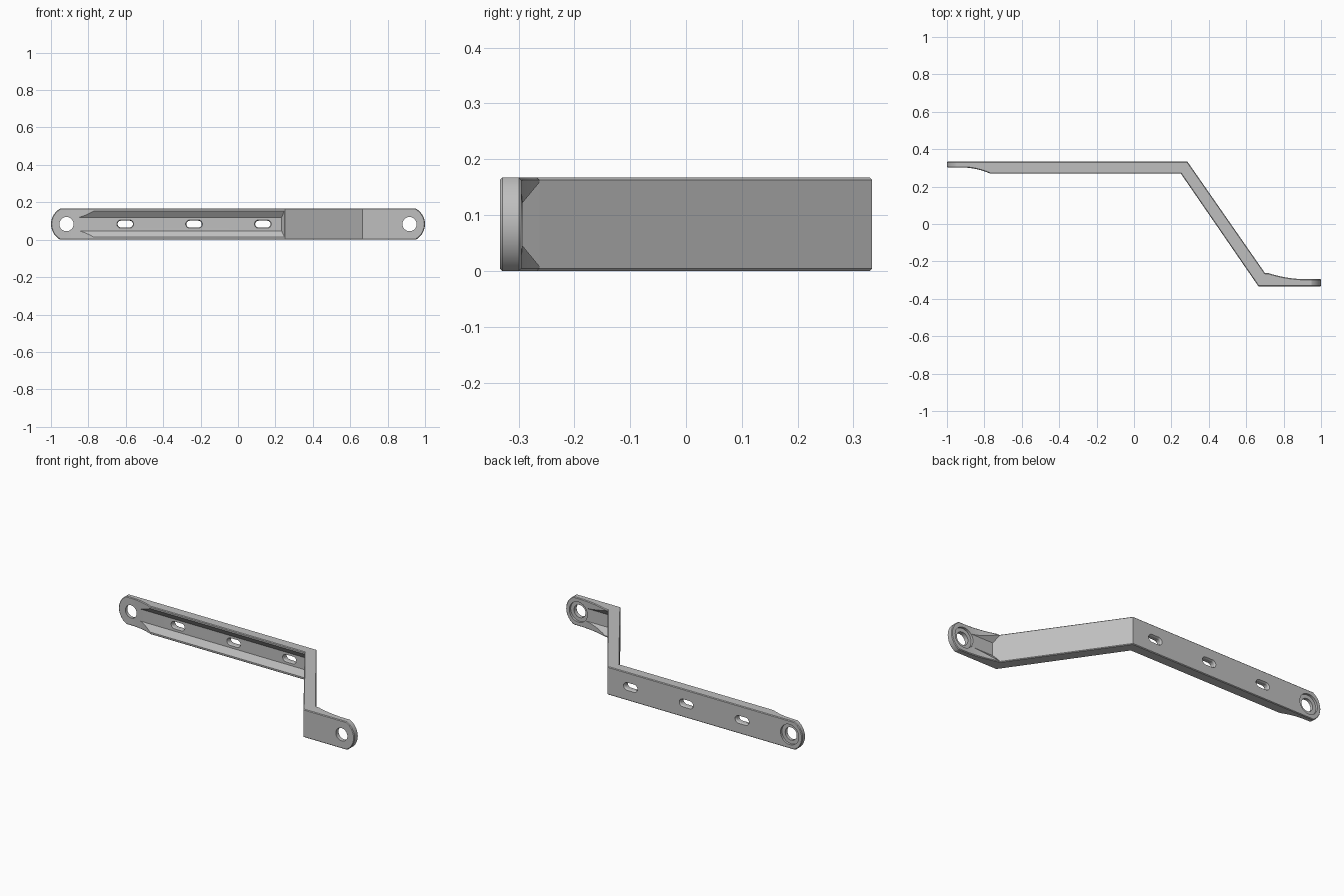
import bpy, bmesh, math

if "Cube" in bpy.data.objects:
    bpy.data.objects.remove(bpy.data.objects["Cube"], do_unlink=True)

H = 0.167          # bar height
MID = H / 2

grey = bpy.data.materials.new("satin grey")
grey.use_nodes = True
colour = (0.52, 0.52, 0.52, 1)
grey.diffuse_color = colour
grey.node_tree.nodes["Principled BSDF"].inputs["Base Color"].default_value = colour


def loft(name, rings):
    """Closed solid skinned through rings of equal point count."""
    bm = bmesh.new()
    loops = [[bm.verts.new(p) for p in ring] for ring in rings]
    n = len(loops[0])
    for a, b in zip(loops, loops[1:]):
        for i in range(n):
            j = (i + 1) % n
            bm.faces.new((a[i], a[j], b[j], b[i]))
    bm.faces.new(loops[0])
    bm.faces.new(loops[-1])
    bmesh.ops.recalc_face_normals(bm, faces=bm.faces)
    mesh = bpy.data.meshes.new(name)
    bm.to_mesh(mesh)
    bm.free()
    mesh.materials.append(grey)
    obj = bpy.data.objects.new(name, mesh)
    bpy.context.collection.objects.link(obj)
    return obj


def slot(name, x, half, steps, segs=16):
    """Round-ended solid along y; steps are (y, radius)."""
    rings = []
    for y, r in steps:
        ring = []
        for side, start in ((1, -math.pi / 2), (-1, math.pi / 2)):
            for k in range(segs + 1 if half else segs):
                a = start + math.pi * k / segs
                ring.append((x + side * half + r * math.cos(a), y, MID + r * math.sin(a)))
        rings.append(ring)
    return loft(name, rings)


def groove(name, sections):
    """Tapered channel; sections are (y, x start, x end, half height)."""
    return loft(name, [[(a, y, MID - h), (b, y, MID - h), (b, y, MID + h), (a, y, MID + h)]
                       for y, a, b, h in sections])


def apply(obj, mod):
    bpy.context.view_layer.objects.active = obj
    bpy.ops.object.modifier_apply(modifier=mod.name)


def boolean(obj, tool, operation="DIFFERENCE"):
    mod = obj.modifiers.new("cut", "BOOLEAN")
    mod.operation, mod.solver, mod.object = operation, "EXACT", tool
    apply(obj, mod)
    bpy.data.objects.remove(tool, do_unlink=True)


def ramp(x0, y0, x1, y1, n=10):
    """Curve that leaves (x0, y0) sloped and settles flat at (x1, y1)."""
    return [(x0 + (x1 - x0) * k / n, y1 + (y0 - y1) * (1 - k / n) ** 2) for k in range(n + 1)]


# Z-shaped bar: plan outline raised to full height
plan = [(-1.02, 0.333), (0.286, 0.333), (0.70, -0.262)]
plan += ramp(0.72, -0.263, 0.92, -0.295)
plan += [(1.02, -0.295), (1.02, -0.333), (0.665, -0.333), (0.25, 0.27)]
plan += ramp(-0.77, 0.27, -0.92, 0.302)
plan += [(-1.02, 0.302)]
bracket = loft("offset_bracket", [[(x, y, z) for x, y in plan] for z in (0, H)])

# Rounded ends, then a small edge chamfer
boolean(bracket, slot("end_rounding", 0, 0.905, ((-0.5, 0.095), (0.5, 0.095))), "INTERSECT")
bevel = bracket.modifiers.new("edge", "BEVEL")
bevel.width, bevel.segments = 0.004, 1
bevel.limit_method, bevel.angle_limit = "ANGLE", math.radians(60)
apply(bracket, bevel)

# Tapered channels on the front of the long arm and the back of the short arm
boolean(bracket, groove("long_channel", ((0.268, -0.95, 0.25, 0.073), (0.295, -0.95, 0.233, 0.036))))
boolean(bracket, groove("short_channel", ((-0.260, 0.70, 0.96, 0.078), (-0.293, 0.722, 0.96, 0.038))))

# Three countersunk slots
for x in (-0.603, -0.235, 0.133):
    boolean(bracket, slot("slot_cutter", x, 0.023,
                          ((0.283, 0.028), (0.303, 0.018), (0.324, 0.018), (0.342, 0.028))))

# Bolt holes with a recess behind
for x, back in ((-0.917, 0.333), (0.917, -0.295)):
    boolean(bracket, slot("hole_cutter", x, 0,
                          ((back + 0.02, 0.06), (back - 0.013, 0.06),
                           (back - 0.013, 0.038), (back - 0.06, 0.038))))

bpy.ops.object.select_all(action="DESELECT")
bracket.select_set(True)
bpy.context.view_layer.objects.active = bracket
bpy.ops.object.shade_smooth_by_angle(angle=math.radians(25))
